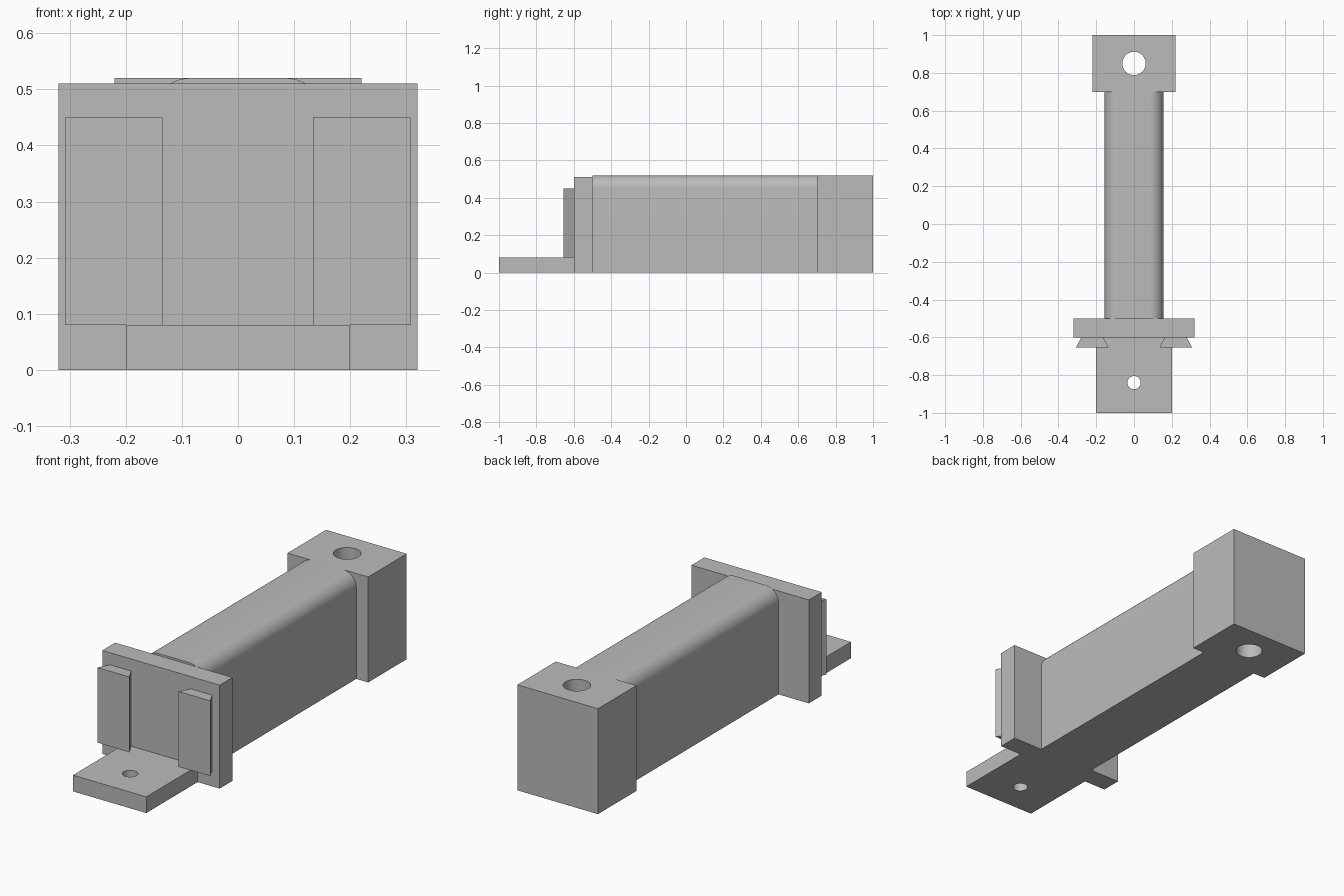
import bpy
import bmesh
import math

cube = bpy.data.objects.get("Cube")
if cube:
    bpy.data.objects.remove(cube, do_unlink=True)

GREY = (0.5, 0.5, 0.5, 1)
grey = bpy.data.materials.new("plain grey")
grey.use_nodes = True
grey.diffuse_color = GREY
grey.node_tree.nodes["Principled BSDF"].inputs["Base Color"].default_value = GREY


def prism(name, outline, shift):
    """Extrude a flat outline of 3D points along a vector."""
    bm = bmesh.new()
    face = bm.faces.new([bm.verts.new(p) for p in outline])
    ext = bmesh.ops.extrude_face_region(bm, geom=[face])
    verts = [g for g in ext["geom"] if isinstance(g, bmesh.types.BMVert)]
    bmesh.ops.translate(bm, verts=verts, vec=shift)
    bmesh.ops.recalc_face_normals(bm, faces=bm.faces)
    mesh = bpy.data.meshes.new(name)
    bm.to_mesh(mesh)
    bm.free()
    mesh.materials.append(grey)
    obj = bpy.data.objects.new(name, mesh)
    bpy.context.collection.objects.link(obj)
    return obj


def block(name, half, y0, y1, height):
    base = [(-half, y0, 0), (half, y0, 0), (half, y1, 0), (-half, y1, 0)]
    return prism(name, base, (0, 0, height))


def smooth(obj):
    bpy.ops.object.select_all(action="DESELECT")
    obj.select_set(True)
    bpy.context.view_layer.objects.active = obj
    bpy.ops.object.shade_smooth_by_angle(angle=math.radians(30))


def drill(obj, y, radius):
    """Cut a vertical through hole on the centre line."""
    ring = [(radius * math.cos(i * math.tau / 48), y + radius * math.sin(i * math.tau / 48), -0.1)
            for i in range(48)]
    cutter = prism("hole_cutter", ring, (0, 0, 1))
    cutter.hide_render = True
    mod = obj.modifiers.new("hole", "BOOLEAN")
    mod.operation = "DIFFERENCE"
    mod.solver = "EXACT"
    mod.object = cutter
    bpy.context.view_layer.objects.active = obj
    bpy.ops.object.modifier_apply(modifier=mod.name)
    bpy.data.objects.remove(cutter, do_unlink=True)
    smooth(obj)


# Long bar with rounded top edges
W, H, R = 0.155, 0.52, 0.07
arc = [math.radians(a) for a in range(0, 91, 6)]
right = [(W - R + R * math.cos(a), -0.5, H - R + R * math.sin(a)) for a in arc]
left = [(-x, y, z) for x, y, z in reversed(right)]
bar = prism("rounded_bar", [(-W, -0.5, 0), (W, -0.5, 0)] + right + left, (0, 1.2, 0))
smooth(bar)

# Rear mounting block, front flange and drilled foot
drill(block("rear_block", 0.22, 0.7, 1.0, H), 0.85, 0.062)
block("front_flange", 0.32, -0.6, -0.5, 0.51)
drill(block("front_foot", 0.2, -1.0, -0.6, 0.08), -0.84, 0.035)

# Dovetail rails, wider at the front
for side, label in ((1, "left"), (-1, "right")):
    cx = side * 0.221
    prism(label + "_dovetail_rail",
          [(cx - 0.058, -0.6, 0.08), (cx + 0.058, -0.6, 0.08),
           (cx + 0.087, -0.655, 0.08), (cx - 0.087, -0.655, 0.08)],
          (0, 0, 0.37))
